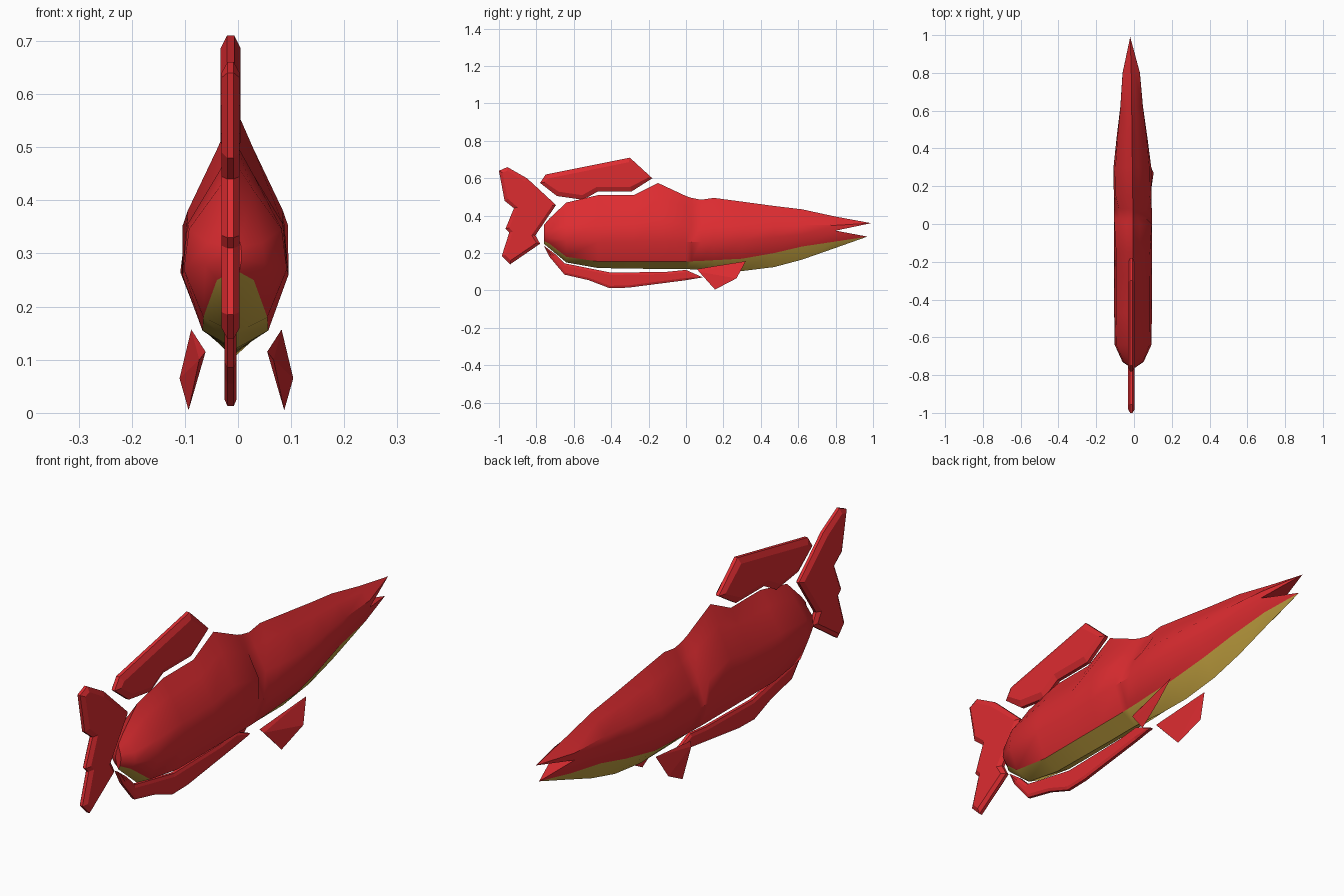
import bpy, bmesh
from mathutils import Vector

if "Cube" in bpy.data.objects:
    bpy.data.objects.remove(bpy.data.objects["Cube"])


def material(name, color):
    m = bpy.data.materials.new(name)
    m.diffuse_color = color
    m.use_nodes = True
    m.node_tree.nodes["Principled BSDF"].inputs["Base Color"].default_value = m.diffuse_color
    return m


RED = material("red_skin", (0.72, 0.025, 0.03, 1))
GOLD = material("gold_belly", (0.53, 0.35, 0.05, 1))


def finish(bm, name, mats, smooth=None):
    bmesh.ops.recalc_face_normals(bm, faces=bm.faces)
    me = bpy.data.meshes.new(name)
    bm.to_mesh(me)
    bm.free()
    for m in mats:
        me.materials.append(m)
    ob = bpy.data.objects.new(name, me)
    bpy.context.collection.objects.link(ob)
    if smooth:
        bpy.ops.object.select_all(action='DESELECT')
        ob.select_set(True)
        bpy.context.view_layer.objects.active = ob
        bpy.ops.object.shade_smooth_by_angle(angle=smooth)
    return ob


# Body stations: y, top z, widest z, gold edge z, keel z, half width, back fullness
STATIONS = [
    (-0.76, 0.35, 0.29, 0.265, 0.25, 0.012, 1.0),
    (-0.73, 0.385, 0.28, 0.25, 0.225, 0.056, 1.0),
    (-0.64, 0.47, 0.27, 0.18, 0.15, 0.097, 1.0),
    (-0.47, 0.51, 0.26, 0.155, 0.12, 0.1, 1.0),
    (-0.28, 0.51, 0.26, 0.155, 0.117, 0.1, 1.0),
    (-0.15, 0.575, 0.26, 0.155, 0.115, 0.1, 1.0),
    (0.00, 0.505, 0.26, 0.155, 0.115, 0.1, 1.1),
    (0.03, 0.495, 0.26, 0.156, 0.113, 0.1, 0.78),
    (0.08, 0.485, 0.26, 0.158, 0.11, 0.1, 0.82),
    (0.15, 0.495, 0.26, 0.162, 0.105, 0.1, 1.0),
    (0.30, 0.475, 0.265, 0.17, 0.104, 0.1, 1.0),
    (0.47, 0.452, 0.285, 0.2, 0.125, 0.08, 1.05),
    (0.62, 0.434, 0.30, 0.235, 0.165, 0.06, 1.1),
    (0.80, 0.395, 0.32, 0.262, 0.228, 0.046, 1.1),
]


def make_body():
    bm = bmesh.new()
    rings = []
    for y, zt, zw, zg, zb, w, f in STATIONS:
        h = zt - zw
        half = [(0.62 * w, zg), (w, zw), (0.9 * w * f, zw + 0.38 * h),
                (0.33 * w * f, zw + 0.76 * h)]
        pts = [(0, zb)] + half + [(0, zt)] + [(-x, z) for x, z in reversed(half)]
        cx = -0.005 - 0.012 * max(0, y)
        rings.append([bm.verts.new((cx + x, y, z)) for x, z in pts])
    n = len(rings[0])
    gold = (0, n - 1)
    for a, b in zip(rings, rings[1:]):
        for i in range(n):
            j = (i + 1) % n
            bm.faces.new((a[i], a[j], b[j], b[i])).material_index = int(i in gold)
    bm.faces.new(rings[0])
    # open beak: upper and lower jaw tips
    last = rings[-1]
    upper = bm.verts.new((-0.02, 0.99, 0.36))
    lower = bm.verts.new((-0.02, 0.97, 0.288))
    for i in range(n):
        tip = upper if 2 <= i <= n - 3 else lower
        f = bm.faces.new((last[i], last[(i + 1) % n], tip))
        f.material_index = int(i in gold)
    bm.faces.new((last[2], last[n - 2], upper))
    bm.faces.new((last[2], last[n - 2], lower))
    finish(bm, "body", [RED, GOLD], 0.6)


def flat_fin(name, outline, x, rim, bulge, inset):
    """Fin plate from a (y, z) outline, bevelled to a thicker middle."""
    bm = bmesh.new()
    sides = [[bm.verts.new((x + s * rim, y, z)) for y, z in outline] for s in (-1, 1)]
    faces = [bm.faces.new(s) for s in sides]
    for i in range(len(outline)):
        j = (i + 1) % len(outline)
        bm.faces.new((sides[0][i], sides[0][j], sides[1][j], sides[1][i]))
    bmesh.ops.recalc_face_normals(bm, faces=bm.faces)
    bmesh.ops.inset_individual(bm, faces=faces, thickness=inset, depth=bulge)
    finish(bm, name, [RED])


def paired_fin(name, side):
    """Small wedge fin under the belly."""
    bm = bmesh.new()
    pts = [(0.058, 0.06, 0.115), (0.085, 0.32, 0.157), (0.107, 0.27, 0.065),
           (0.09, 0.155, 0.005), (0.083, 0.16, 0.06), (0.07, 0.07, 0.1)]
    for x, y, z in pts:
        bm.verts.new((side * x - 0.003, y, z))
    bmesh.ops.convex_hull(bm, input=bm.verts)
    finish(bm, name, [RED])


make_body()

flat_fin("dorsal_fin",
         [(-0.78, 0.575), (-0.75, 0.62), (-0.30, 0.71), (-0.18, 0.60), (-0.29, 0.53),
          (-0.47, 0.53), (-0.55, 0.485), (-0.69, 0.505)], -0.014, 0.007, 0.012, 0.025)
flat_fin("tail_fin",
         [(-1.0, 0.64), (-0.955, 0.66), (-0.85, 0.60), (-0.695, 0.457), (-0.805, 0.295),
          (-0.78, 0.25), (-0.94, 0.14), (-0.985, 0.185), (-0.945, 0.31), (-0.965, 0.33),
          (-0.92, 0.44), (-0.97, 0.48)], -0.014, 0.006, 0.011, 0.02)
flat_fin("anal_fin",
         [(-0.76, 0.24), (-0.73, 0.18), (-0.65, 0.085), (-0.52, 0.055), (-0.41, 0.013),
          (-0.31, 0.015), (0.0, 0.055), (0.09, 0.07), (0.0, 0.11), (-0.1, 0.10),
          (-0.4, 0.095), (-0.55, 0.125), (-0.65, 0.145), (-0.70, 0.195)],
         -0.014, 0.006, 0.005, 0.012)

for label, side in (("left", -1), ("right", 1)):
    paired_fin(label + "_pelvic_fin", side)
